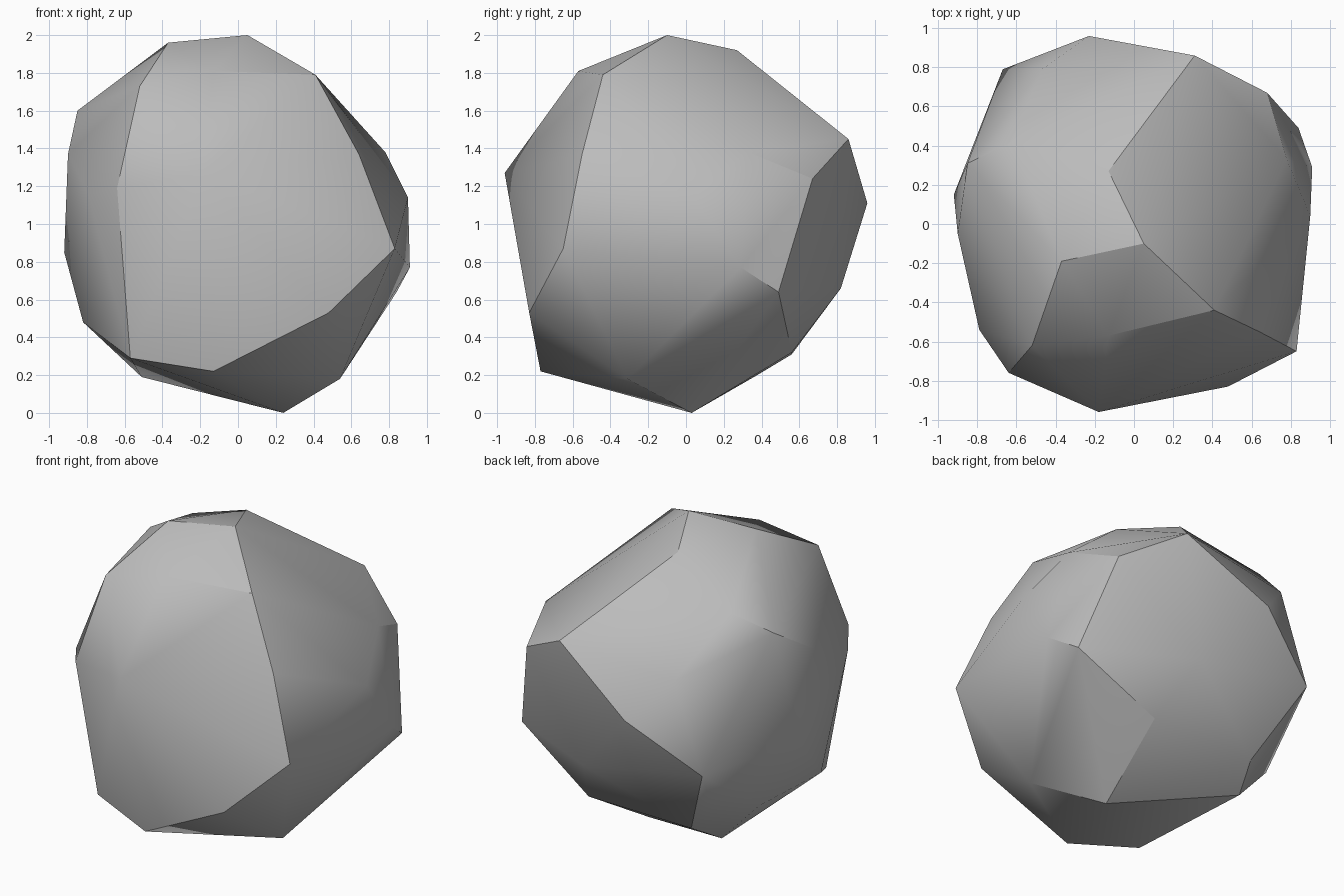
import bpy
import bmesh
from math import radians

# Remove the default cube only
default_cube = bpy.data.objects.get("Cube")
if default_cube:
    bpy.data.objects.remove(default_cube, do_unlink=True)


def flat_material(name, colour):
    """One plain colour, shown both in the viewport and in a render."""
    material = bpy.data.materials.new(name)
    material.use_nodes = True
    material.diffuse_color = colour
    shader = material.node_tree.nodes["Principled BSDF"]
    shader.inputs["Base Color"].default_value = colour
    shader.inputs["Roughness"].default_value = 0.9
    return material


def chiselled_stone(name, corner_groups, material):
    """Wrap a tight faceted skin around the chipped corners of a stone."""
    bm = bmesh.new()
    for group in corner_groups:
        for corner in group:
            bm.verts.new(corner)
    hull = bmesh.ops.convex_hull(bm, input=list(bm.verts))
    buried = set(hull["geom_interior"]) | set(hull["geom_unused"])
    loose = [v for v in bm.verts if v in buried or not v.link_faces]
    bmesh.ops.delete(bm, geom=loose, context="VERTS")
    bmesh.ops.recalc_face_normals(bm, faces=list(bm.faces))

    mesh = bpy.data.meshes.new(name)
    bm.to_mesh(mesh)
    bm.free()
    mesh.materials.append(material)
    stone = bpy.data.objects.new(name, mesh)
    bpy.context.collection.objects.link(stone)
    return stone


# Crown: the small uneven top
crown = [
    (.05, -.1, 2), (-.37, -.19, 1.96), (-.13, .27, 1.92),
    (-.13, -.57, 1.81), (.41, -.44, 1.79), (-.52, -.62, 1.73),
    (-.62, .42, 1.71),
]

# Shoulders: where the upper slopes turn downwards
shoulders = [
    (-.85, .31, 1.6), (.31, .86, 1.45), (.78, .33, 1.38),
    (.64, -.55, 1.37), (-.9, -.05, 1.37), (-.47, .79, 1.37),
    (-.18, -.96, 1.27), (.68, .67, 1.24),
]

# Waist: the widest corners
waist = [
    (-.64, -.76, 1.19), (-.79, -.54, 1.15), (.9, .04, 1.14),
    (-.23, .96, 1.11), (.83, -.65, .87), (-.92, .15, .85),
    (-.67, .79, .8), (.91, .29, .77), (.17, .82, .66), (.84, .49, .64),
]

# Underside: tapering to one low point
underside = [
    (.48, -.83, .53), (-.82, -.22, .48), (-.75, .32, .45),
    (.31, .56, .32), (-.43, .56, .31), (-.57, -.63, .29),
    (-.13, -.77, .22), (-.51, .36, .19), (.54, -.31, .18), (.24, .03, 0),
]

stone_grey = flat_material("stone grey", (.5, .5, .5, 1))
boulder = chiselled_stone(
    "boulder", (crown, shoulders, waist, underside), stone_grey)

# Soft shading across shallow facets, crisp ridges at steep ones
bpy.ops.object.select_all(action="DESELECT")
boulder.select_set(True)
bpy.context.view_layer.objects.active = boulder
bpy.ops.object.shade_smooth_by_angle(angle=radians(30))
